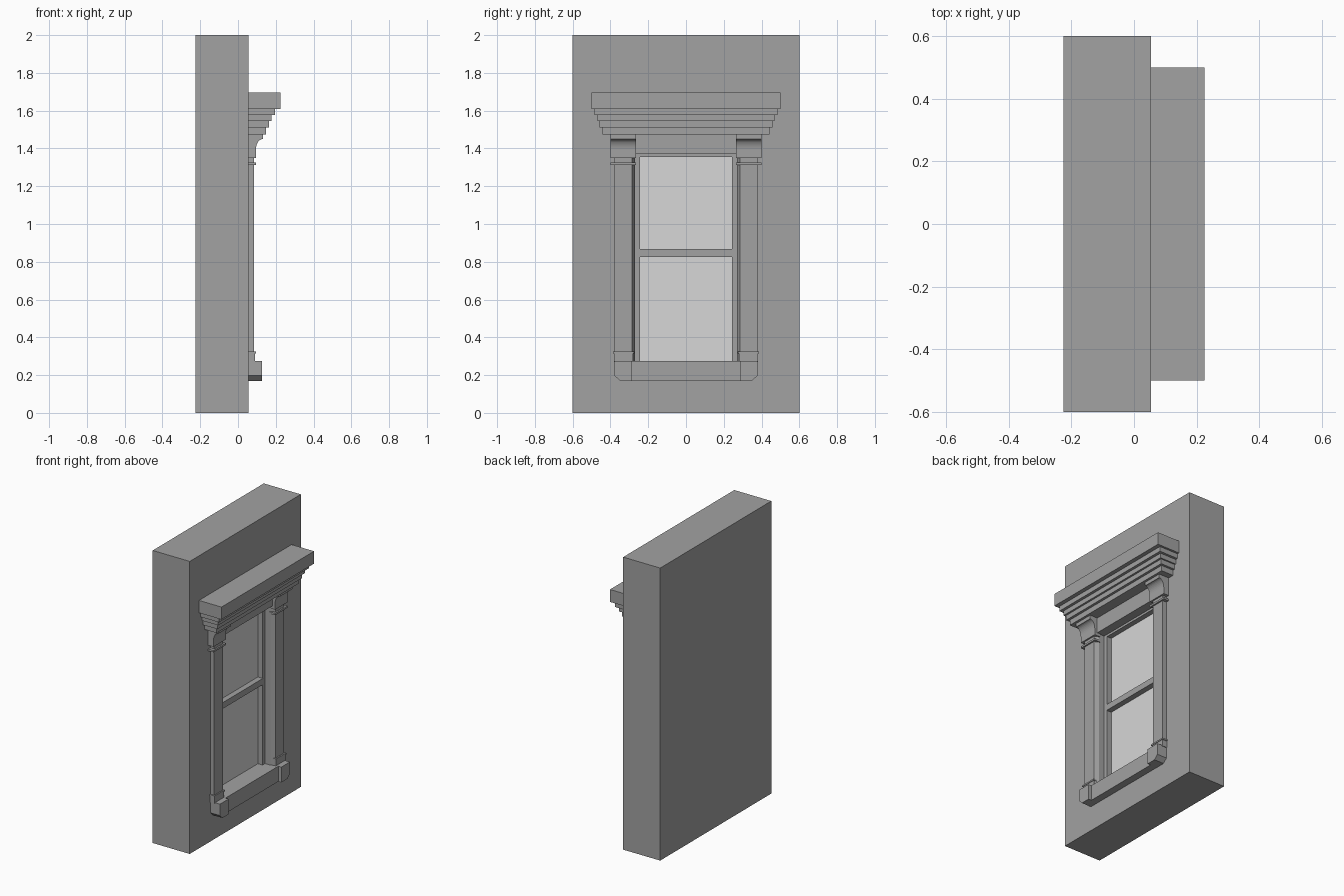
import bpy, bmesh, math

cube = bpy.data.objects.get("Cube")
if cube:
    bpy.data.objects.remove(cube)


def material(name, value):
    m = bpy.data.materials.new(name)
    m.use_nodes = True
    colour = (value, value, value, 1)
    m.diffuse_color = colour
    m.node_tree.nodes["Principled BSDF"].inputs["Base Color"].default_value = colour
    return m


STONE = material("grey stone", 0.36)
GLASS = material("pale glass", 0.68)
FACE = 0.055      # front plane of the wall


def prism(name, profile, place, lo, hi, mirror=False, mat=STONE):
    """Extrude a 2D profile from lo to hi; place(a, b, t) gives the 3D point."""
    bm = bmesh.new()
    ends = [[bm.verts.new(place(a, b, t)) for a, b in profile] for t in (lo, hi)]
    n = len(profile)
    for ring in ends:
        bm.faces.new(ring)
    for i in range(n):
        j = (i + 1) % n
        bm.faces.new((ends[0][i], ends[0][j], ends[1][j], ends[1][i]))
    bmesh.ops.recalc_face_normals(bm, faces=bm.faces)
    mesh = bpy.data.meshes.new(name)
    bm.to_mesh(mesh)
    bm.free()
    mesh.materials.append(mat)
    ob = bpy.data.objects.new(name, mesh)
    bpy.context.collection.objects.link(ob)
    if mirror:
        mod = ob.modifiers.new("Mirror", "MIRROR")
        mod.use_axis = (False, True, False)
    return ob


def along_x(y, z, t): return (t, y, z)
def along_y(x, z, t): return (x, t, z)
def along_z(x, y, t): return (x, y, t)


def box(name, x, y, z, mirror=False, mat=STONE):
    corners = [(x[0], z[0]), (x[1], z[0]), (x[1], z[1]), (x[0], z[1])]
    return prism(name, corners, along_y, y[0], y[1], mirror, mat)


# Wall with the window recess
wall = box("wall", (-0.225, FACE), (-0.6, 0.6), (0, 2))
cutter = box("recess_cutter", (-0.03, 0.2), (-0.27, 0.27), (0.25, 1.37))
cutter.hide_render = True
cutter.hide_set(True)
cut = wall.modifiers.new("Recess", "BOOLEAN")
cut.object = cutter
cut.operation = "DIFFERENCE"
cut.solver = "EXACT"

# Glass and sash
box("glass", (-0.03, -0.02), (-0.25, 0.25), (0.25, 1.365), mat=GLASS)
box("sash_stile", (-0.03, 0.015), (0.243, 0.27), (0.25, 1.37), True)
box("sash_head", (-0.03, 0.015), (-0.245, 0.245), (1.355, 1.37))
box("meeting_rail", (-0.03, 0.018), (-0.245, 0.245), (0.826, 0.868))

# Sill with clipped end blocks
box("sill", (-0.03, 0.105), (-0.29, 0.29), (0.17, 0.275))
prism("sill_block", [(0.285, 0.17), (0.35, 0.17), (0.378, 0.197),
                     (0.378, 0.275), (0.285, 0.275)], along_x, 0.05, 0.128, True)

# Pilasters, splayed towards the opening
prism("pilaster", [(0.05, 0.27), (FACE, 0.27), (0.085, 0.285), (0.085, 0.378), (0.05, 0.378)],
      along_z, 0.27, 1.36, True)
box("pilaster_base", (0.05, 0.09), (0.28, 0.382), (0.27, 0.315), True)
box("base_ring", (0.05, 0.094), (0.276, 0.387), (0.315, 0.325), True)
box("neck_ring", (0.05, 0.095), (0.265, 0.4), (1.312, 1.325), True)

# Brackets with a concave front
cove = [(0.132 - 0.037 * math.sin(i * math.pi / 16), 1.395 + 0.055 * math.cos(i * math.pi / 16))
        for i in range(9)]
prism("bracket", [(0.05, 1.48), (0.132, 1.48)] + cove + [(0.095, 1.35), (0.05, 1.35)],
      along_y, 0.265, 0.4, True)

# Frieze between the brackets
box("frieze", (-0.03, 0.075), (-0.27, 0.27), (1.37, 1.48))

# Stepped cornice: reach, half width, bottom, top
for i, (reach, half, low, high) in enumerate([
        (0.148, 0.442, 1.475, 1.512), (0.165, 0.458, 1.512, 1.545),
        (0.178, 0.468, 1.545, 1.577), (0.197, 0.485, 1.577, 1.61),
        (0.225, 0.5, 1.61, 1.695)]):
    box(f"cornice_step_{i + 1}", (0.05, reach), (-half, half), (low, high))
